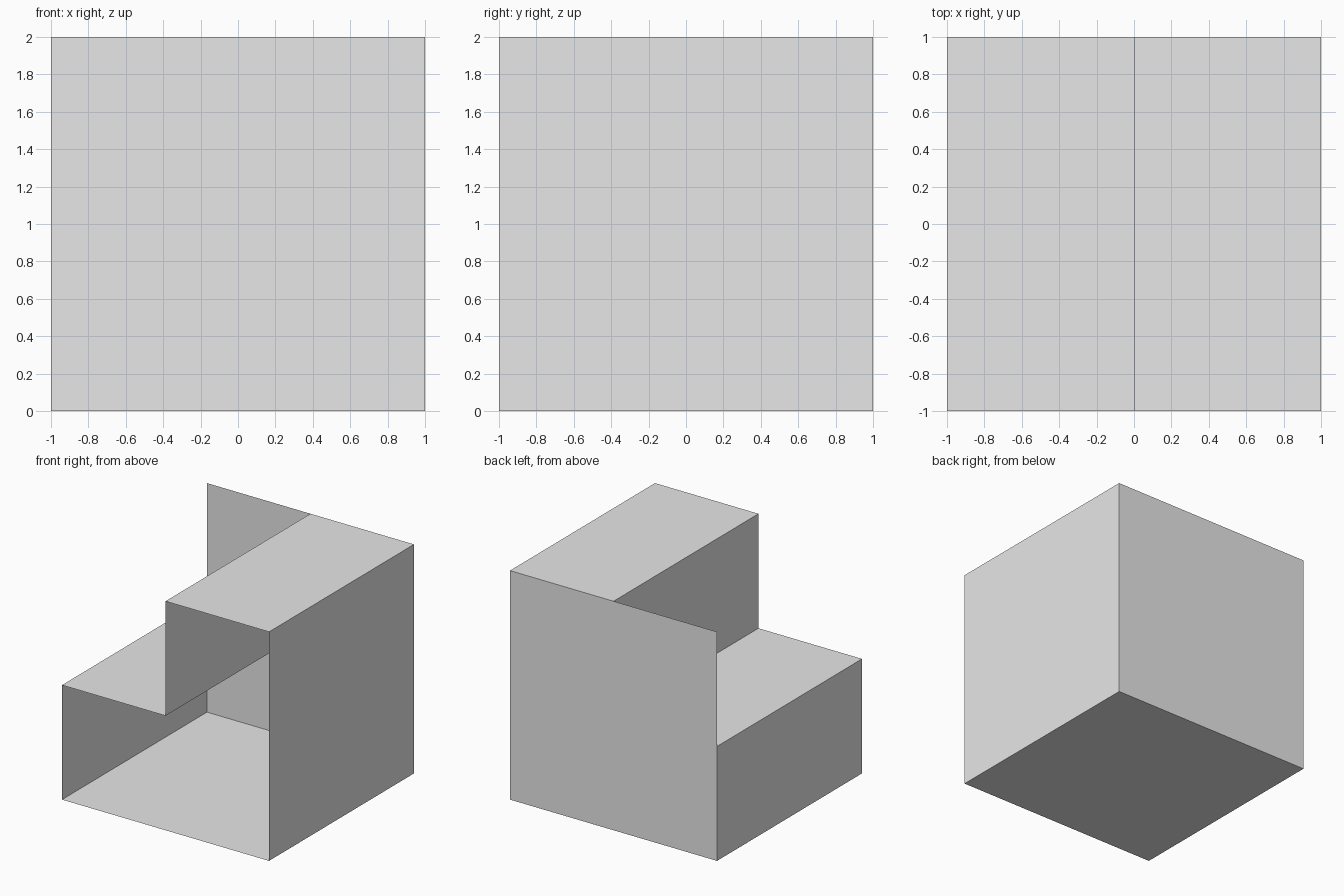
import bpy
import bmesh
from mathutils import Vector

cube = bpy.data.objects.get("Cube")
if cube:
    bpy.data.objects.remove(cube, do_unlink=True)

grey = bpy.data.materials.new("light grey")
grey.use_nodes = True
grey.diffuse_color = (0.8, 0.8, 0.8, 1)
grey.node_tree.nodes["Principled BSDF"].inputs["Base Color"].default_value = grey.diffuse_color


def add_object(name, bm):
    mesh = bpy.data.meshes.new(name)
    bm.to_mesh(mesh)
    bm.free()
    mesh.materials.append(grey)
    obj = bpy.data.objects.new(name, mesh)
    bpy.context.collection.objects.link(obj)
    return obj


# Stepped shell: thin closed profile swept from front to back, open at the front
step_profile = [(-1, 0), (1, 0), (1, 2), (0, 2), (0, 1), (-1, 1)]
bm = bmesh.new()
verts = [bm.verts.new((x, -1, z)) for x, z in step_profile]
edges = [bm.edges.new((a, b)) for a, b in zip(verts, verts[1:] + verts[:1])]
swept = bmesh.ops.extrude_edge_only(bm, edges=edges)["geom"]
bmesh.ops.translate(bm, vec=Vector((0, 2, 0)),
                    verts=[v for v in swept if isinstance(v, bmesh.types.BMVert)])
bmesh.ops.recalc_face_normals(bm, faces=bm.faces)

# Make the normals point outward: the floor must face down
floor = min(bm.faces, key=lambda f: f.calc_center_median().z)
if floor.normal.z > 0:
    bmesh.ops.reverse_faces(bm, faces=bm.faces)
add_object("stepped_shell", bm)

# Back wall: full square panel, rising above the low step
bm = bmesh.new()
bm.faces.new([bm.verts.new((x, 1, z)) for x, z in [(1, 0), (-1, 0), (-1, 2), (1, 2)]])
add_object("back_wall", bm)
